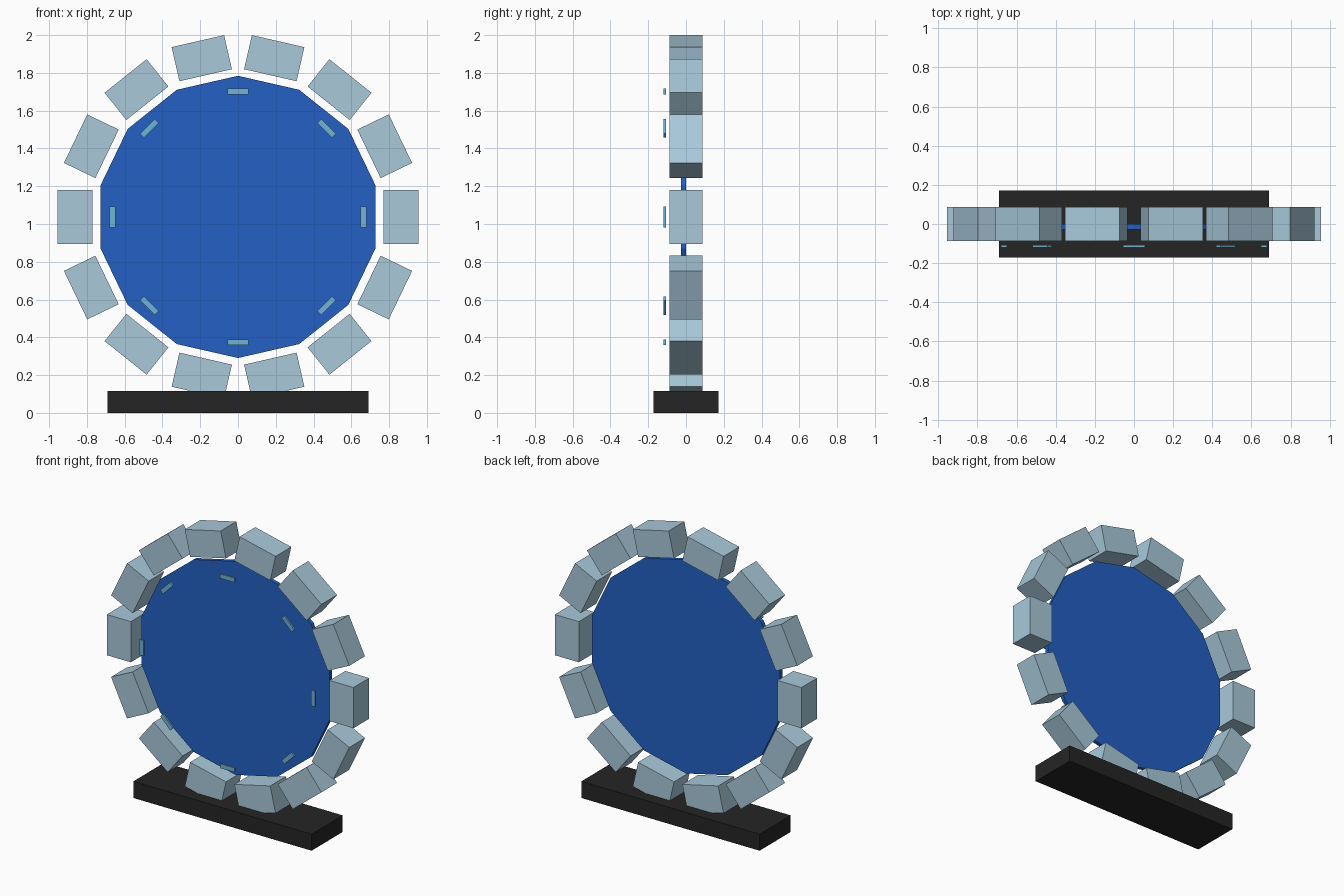
import bpy
from math import cos, sin, pi, tau

default = bpy.data.objects.get("Cube")
if default:
    bpy.data.objects.remove(default, do_unlink=True)


def linear(c):
    return c / 12.92 if c <= 0.04045 else ((c + 0.055) / 1.055) ** 2.4


def make_material(name, hex_colour):
    rgb = [linear(v / 255) for v in bytes.fromhex(hex_colour)]
    mat = bpy.data.materials.new(name)
    mat.use_nodes = True
    mat.diffuse_color = (*rgb, 1)
    mat.node_tree.nodes["Principled BSDF"].inputs["Base Color"].default_value = (*rgb, 1)
    return mat


pale_blue = make_material("pale blue", "A8C9DA")
royal_blue = make_material("royal blue", "2360C4")
sky_blue = make_material("sky blue", "70B4D4")
black = make_material("black", "252525")

HUB_Z = 1.0375


def box(name, centre, size, mat, tilt=0):
    bpy.ops.mesh.primitive_cube_add(size=1, location=centre, rotation=(0, tilt, 0))
    obj = bpy.context.object
    obj.name = name
    obj.scale = size
    obj.data.materials.append(mat)
    return obj


def ring(name, count, radius, y, size, mat):
    """Boxes around the hub; size is radial, depth, tangential."""
    for i in range(count):
        a = tau * i / count
        centre = (radius * cos(a), y, HUB_Z + radius * sin(a))
        box(f"{name}_{i + 1}", centre, size, mat, -a)


# Base slab
box("base", (0, 0, 0.058), (1.38, 0.344, 0.116), black)

# Fourteen-sided disc, one corner pointing to each side
bpy.ops.mesh.primitive_cylinder_add(vertices=14, radius=0.747, depth=0.027)
disc = bpy.context.object
disc.name = "disc"
disc.data.materials.append(royal_blue)
for v in disc.data.vertices:
    x, y, z = v.co
    v.co = (y, z, x)
disc.data.flip_normals() if disc.data.polygons[0].normal.dot(disc.data.polygons[0].center) < 0 else None
disc.location = (0, -0.0135, HUB_Z)
disc.rotation_euler.y = pi / 2

# Blocks around the rim and small plates floating before the disc
ring("rim_block", 14, 0.862, 0, (0.185, 0.173, 0.285), pale_blue)
ring("front_plate", 8, 0.664, -0.113, (0.03, 0.012, 0.11), sky_blue)
